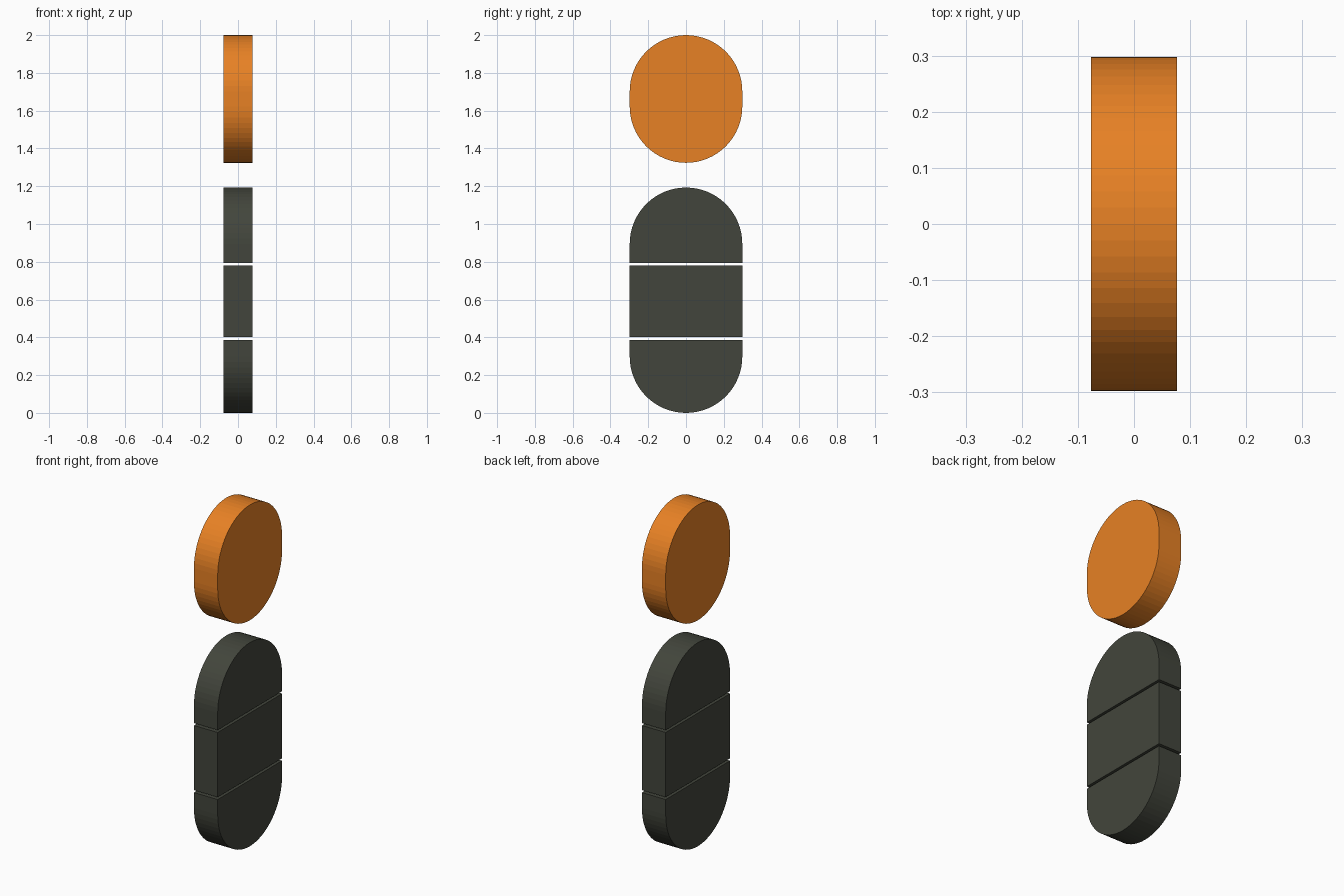
import bpy, bmesh
from math import cos, sin, pi

if "Cube" in bpy.data.objects:
    bpy.data.objects.remove(bpy.data.objects["Cube"])

R = 0.298      # half width and end radius
T = 0.077      # half thickness
SEG = 32       # facets per half-round end


def material(name, rgb):
    m = bpy.data.materials.new(name)
    m.diffuse_color = (*rgb, 1)
    m.use_nodes = True
    m.node_tree.nodes["Principled BSDF"].inputs["Base Color"].default_value = m.diffuse_color
    return m


def slab(name, z0, z1, mat, round_bottom=False, round_top=False):
    """Extrude a side profile (y, z) with optional half-round ends along x."""
    pts = []
    if round_bottom:
        pts += [(-R * cos(pi * i / SEG), z0 + R - R * sin(pi * i / SEG)) for i in range(SEG + 1)]
    else:
        pts += [(-R, z0), (R, z0)]
    if round_top:
        pts += [(R * cos(pi * i / SEG), z1 - R + R * sin(pi * i / SEG)) for i in range(SEG + 1)]
    else:
        pts += [(R, z1), (-R, z1)]
    bm = bmesh.new()
    face = bm.faces.new([bm.verts.new((-T, y, z)) for y, z in pts])
    ext = bmesh.ops.extrude_face_region(bm, geom=[face], use_keep_orig=True)
    verts = [g for g in ext["geom"] if isinstance(g, bmesh.types.BMVert)]
    bmesh.ops.translate(bm, verts=verts, vec=(2 * T, 0, 0))
    bmesh.ops.recalc_face_normals(bm, faces=bm.faces)
    mesh = bpy.data.meshes.new(name)
    bm.to_mesh(mesh)
    bm.free()
    mesh.materials.append(mat)
    ob = bpy.data.objects.new(name, mesh)
    bpy.context.collection.objects.link(ob)
    return ob


orange = material("orange", (0.80, 0.22, 0.018))
charcoal = material("charcoal", (0.055, 0.06, 0.045))

# Dark capsule split in three by narrow gaps
slab("lower_segment", 0.0, 0.387, charcoal, round_bottom=True)
slab("middle_segment", 0.401, 0.780, charcoal)
slab("upper_segment", 0.794, 1.193, charcoal, round_top=True)

# Orange rounded disc floating above
slab("top_disc", 1.324, 2.0, orange, round_bottom=True, round_top=True)
